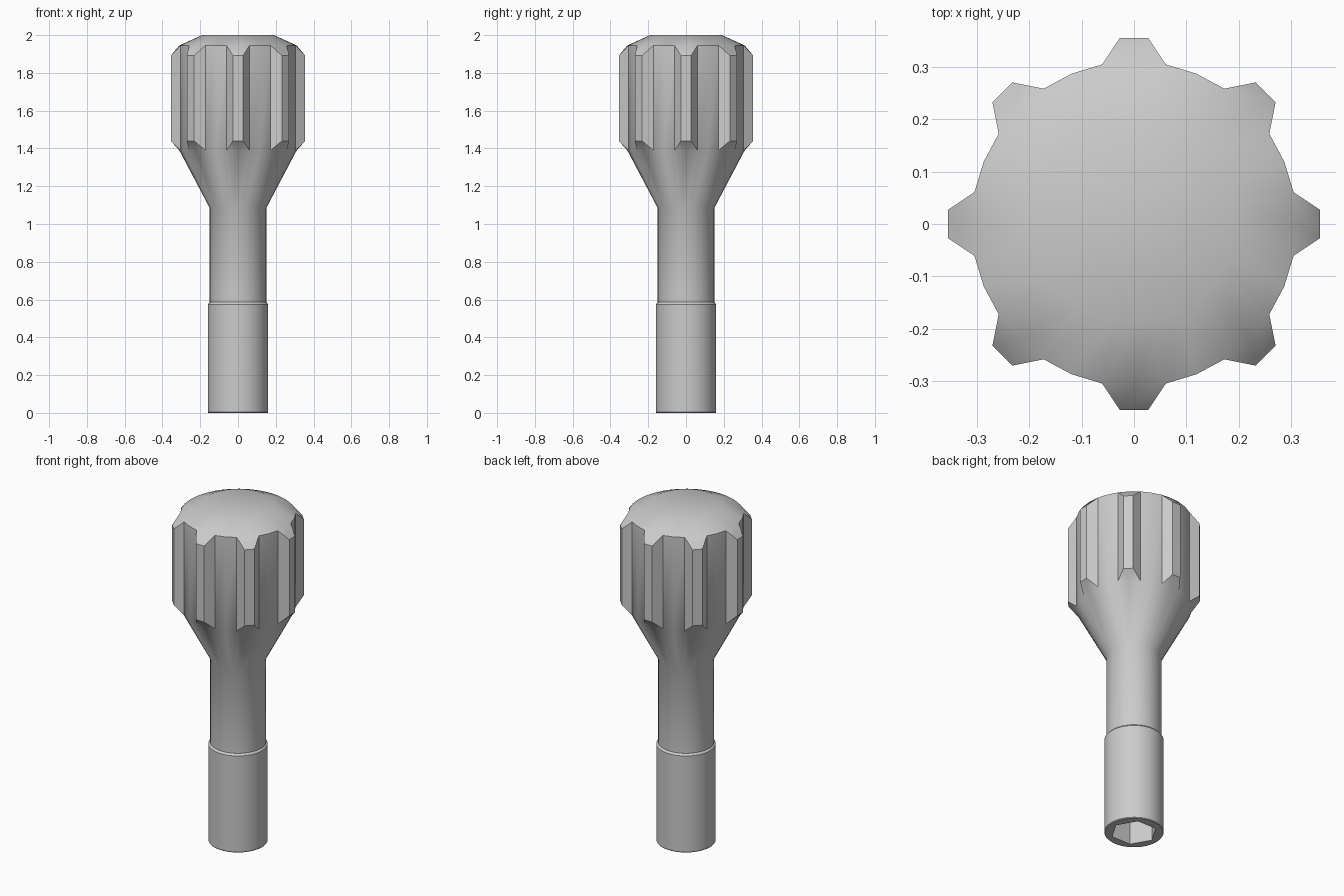
import bpy, bmesh
from math import sin, cos, radians

cube = bpy.data.objects.get("Cube")
if cube:
    bpy.data.objects.remove(cube, do_unlink=True)

# Single plain grey material
grey = bpy.data.materials.new("plain grey")
grey.use_nodes = True
colour = (0.6, 0.6, 0.6, 1)
grey.diffuse_color = colour
grey.node_tree.nodes["Principled BSDF"].inputs["Base Color"].default_value = colour


def vert(bm, r, deg, z):
    return bm.verts.new((r * cos(radians(deg)), r * sin(radians(deg)), z))


def ring(bm, r, z, sides, hexagon=False):
    """Closed ring of points, round or lying on a hexagon with corner radius r."""
    points = []
    for i in range(sides):
        deg = 360 * i / sides
        k = cos(radians(30)) / cos(radians(deg % 60 - 30)) if hexagon else 1
        points.append(vert(bm, r * k, deg, z))
    return points


def bridge(bm, a, b):
    n = len(a)
    for i in range(n):
        j = (i + 1) % n
        bm.faces.new((a[i], a[j], b[j], b[i]))


def finish(bm, name):
    bmesh.ops.recalc_face_normals(bm, faces=bm.faces)
    mesh = bpy.data.meshes.new(name)
    bm.to_mesh(mesh)
    bm.free()
    mesh.materials.append(grey)
    obj = bpy.data.objects.new(name, mesh)
    bpy.context.collection.objects.link(obj)
    bpy.ops.object.select_all(action="DESELECT")
    obj.select_set(True)
    bpy.context.view_layer.objects.active = obj
    bpy.ops.object.shade_smooth_by_angle(angle=radians(30))


# Sleeve with a hexagonal socket in its bottom end
SOCKET_R, SOCKET_DEPTH = 0.125, 0.3
bm = bmesh.new()
rings = [ring(bm, SOCKET_R, SOCKET_DEPTH, 48, True), ring(bm, SOCKET_R, 0, 48, True)]
rings += [ring(bm, r, z, 48) for r, z in ((0.157, 0), (0.16, 0.004), (0.16, 0.575), (0.15, 0.586))]
for a, b in zip(rings, rings[1:]):
    bridge(bm, a, b)
bm.faces.new(rings[0])
bm.faces.new(rings[-1])
finish(bm, "sleeve")

# Knob: shaft, flared cone, ribbed grip and shallow domed top
SIDES, RIBS = 32, 8
GRIP_R, TIP_R, TIP_HALF = 0.311, 0.357, 4.3
bm = bmesh.new()
base = ring(bm, 0.15, 0.57, SIDES)
neck = ring(bm, 0.15, 1.085, SIDES)
low = ring(bm, GRIP_R, 1.39, SIDES)
high = ring(bm, GRIP_R, 1.945, SIDES)
crown = ring(bm, 0.19, 2.0, SIDES)
bridge(bm, base, neck)
bridge(bm, neck, low)
bridge(bm, high, crown)
bm.faces.new(base)
bm.faces.new(crown)

for n in range(RIBS):
    # Points of this sector: rib foot, rib centre, rib foot, gap centre, next foot
    l = [low[(4 * n + i) % SIDES] for i in range(-1, 4)]
    h = [high[(4 * n + i) % SIDES] for i in range(-1, 4)]
    deg = n * 360 / RIBS
    la, lb = (vert(bm, TIP_R, deg + s * TIP_HALF, 1.44) for s in (-1, 1))
    ha, hb = (vert(bm, TIP_R, deg + s * TIP_HALF, 1.892) for s in (-1, 1))
    # Rib tip, flanks and sloped ends
    bm.faces.new((la, lb, hb, ha))
    bm.faces.new((l[0], la, ha, h[0]))
    bm.faces.new((lb, l[2], h[2], hb))
    bm.faces.new((l[0], l[1], l[2], lb, la))
    bm.faces.new((h[0], ha, hb, h[2], h[1]))
    # Wall between ribs
    for i in (2, 3):
        bm.faces.new((l[i], l[i + 1], h[i + 1], h[i]))
finish(bm, "knob")
